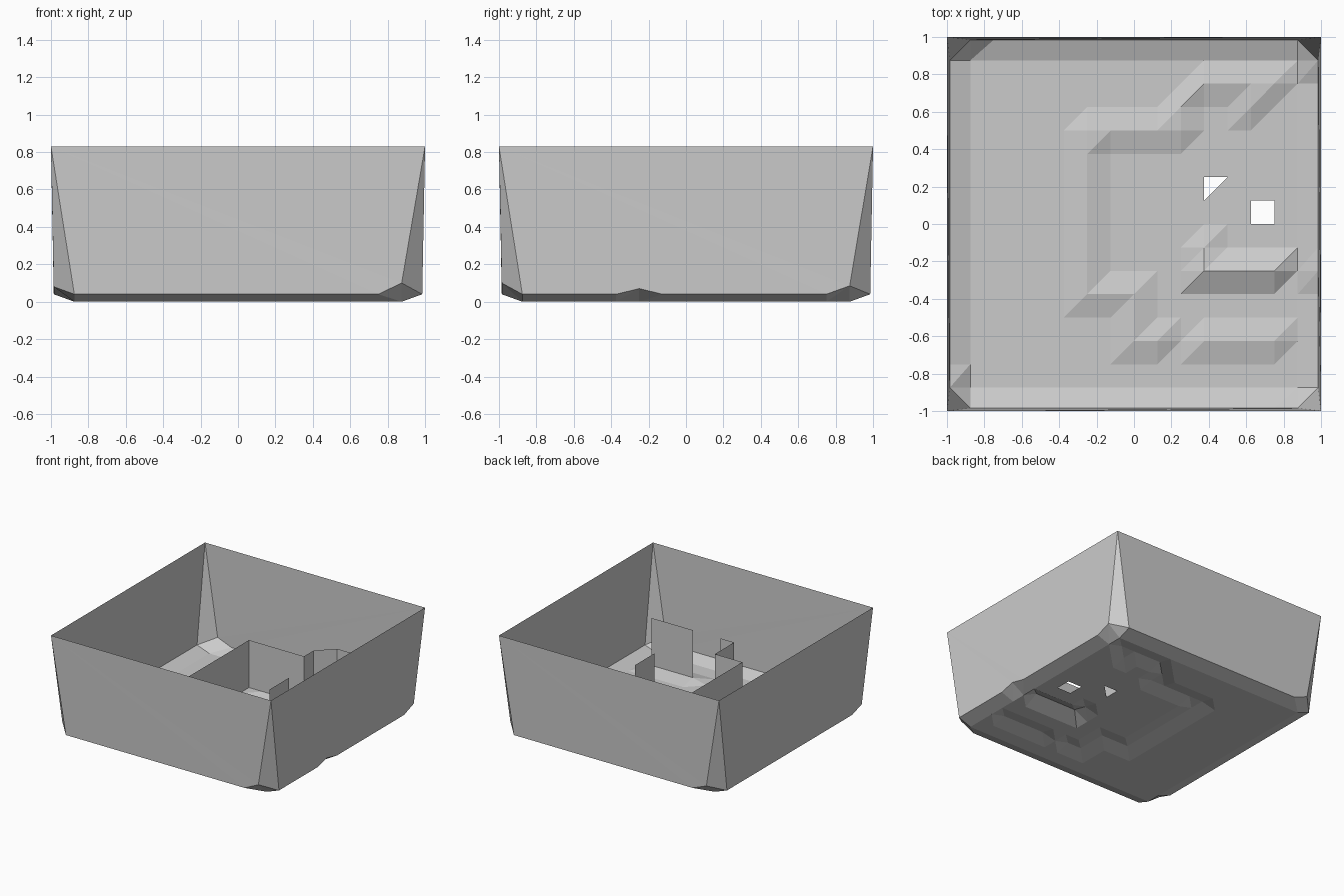
import bpy
import bmesh

cube = bpy.data.objects.get("Cube")
if cube:
    bpy.data.objects.remove(cube)

STEP = 0.125          # grid spacing of the floor
N = 16                # cells per side
EDGE = 0.985          # foot of the outer walls
LIP = 0.04            # height of that foot
RIM = 0.83            # top of the box
TOP = 0.42            # top of the partitions
RIDGE = 0.03          # swelling of the floor under partitions

grey = bpy.data.materials.new("plain_grey")
grey.use_nodes = True
grey.diffuse_color = (0.6, 0.6, 0.6, 1)
grey.node_tree.nodes["Principled BSDF"].inputs["Base Color"].default_value = (0.6, 0.6, 0.6, 1)


def finish(bm, name):
    mesh = bpy.data.meshes.new(name)
    bm.to_mesh(mesh)
    bm.free()
    mesh.materials.append(grey)
    obj = bpy.data.objects.new(name, mesh)
    bpy.context.collection.objects.link(obj)
    return obj


def cell(v):
    return round((v + 1) / STEP)


def walk(path):
    """Grid points along a path of straight or diagonal runs."""
    pts = [(cell(path[0][0]), cell(path[0][1]))]
    for x, y in path[1:]:
        end = (cell(x), cell(y))
        while pts[-1] != end:
            i, j = pts[-1]
            di = (end[0] > i) - (end[0] < i)
            dj = (end[1] > j) - (end[1] < j)
            pts.append((i + di, j + dj))
    return pts


# Plan of the partitions
long_partition = [(0, -0.625), (0, -0.375), (-0.25, -0.375), (-0.25, 0.5), (0.25, 0.5),
                  (0.25, 0.625), (0.375, 0.75), (0.75, 0.75), (0.625, 0.625)]
partitions = {
    "long_partition": (long_partition, TOP),
    "short_return": ([(0, -0.625), (0.125, -0.625)], TOP),
    "front_partition": ([(0.375, -0.625), (0.75, -0.625)], TOP),
    "middle_partition": ([(0.375, -0.125), (0.375, 0.125)], TOP),
    "low_partition": ([(0.375, 0.125), (0.375, 0.25), (0.625, 0.25)], 0.2),
}

# Heights of the raised floor points
heights = {}
for name in ("long_partition", "short_return", "front_partition"):
    for p in walk(partitions[name][0]):
        heights[p] = RIDGE
heights[(cell(0.375), cell(-0.125))] = RIDGE
for p in walk([(0.375, -0.25), (0.75, -0.25)]):
    heights[p] = 0.06

# Uneven points along the foot of the walls
heights[(N, cell(-0.25))] = 0.07
heights[(N - 1, 0)] = 0.1
heights[(N, N - 1)] = 0.085
heights[(1, N)] = 0.09
heights[(0, 1)] = 0.08


def position(i, j):
    x = max(-EDGE, min(EDGE, i * STEP - 1))
    y = max(-EDGE, min(EDGE, j * STEP - 1))
    base = LIP if i in (0, N) or j in (0, N) else 0
    return x, y, heights.get((i, j), base)


# Floor with ridges, two openings and clipped corners
bm = bmesh.new()
corners = [(0, 0), (N, 0), (N, N), (0, N)]
grid = {(i, j): bm.verts.new(position(i, j))
        for i in range(N + 1) for j in range(N + 1) if (i, j) not in corners}
hatch = (cell(0.625), cell(0))
nook = (cell(0.375), cell(0.125))
for i in range(N):
    for j in range(N):
        a, b, c, d = (i, j), (i + 1, j), (i + 1, j + 1), (i, j + 1)
        kept = [p for p in (a, b, c, d) if p in grid]
        if len(kept) == 3:
            bm.faces.new([grid[p] for p in kept])
        elif (i, j) != hatch:
            bm.faces.new([grid[p] for p in (a, b, c)])
            if (i, j) != nook:
                bm.faces.new([grid[p] for p in (a, c, d)])

# Outer walls fanned up to the rim, with a sliver at every corner
rim = [bm.verts.new((sx, sy, RIM)) for sx, sy in ((-1, -1), (1, -1), (1, 1), (-1, 1))]
inner = range(1, N)
feet = [[(i, 0) for i in inner], [(N, j) for j in inner],
        [(N - i, N) for i in inner], [(0, N - j) for j in inner]]
for k, foot in enumerate(feet):
    start, end = rim[k], rim[(k + 1) % 4]
    for p, q in zip(foot, foot[1:]):
        bm.faces.new((start, grid[p], grid[q]))
    bm.faces.new((start, grid[foot[-1]], end))
    bm.faces.new((end, grid[foot[-1]], grid[feet[(k + 1) % 4][0]]))
finish(bm, "open_box")

# Thin upright partitions standing on the floor
for name, (path, top) in partitions.items():
    bm = bmesh.new()
    columns = []
    for p in walk(path):
        x, y, z = position(*p)
        columns.append((bm.verts.new((x, y, z)), bm.verts.new((x, y, top))))
    for (a, b), (c, d) in zip(columns, columns[1:]):
        bm.faces.new((a, c, d, b))
    finish(bm, name)
